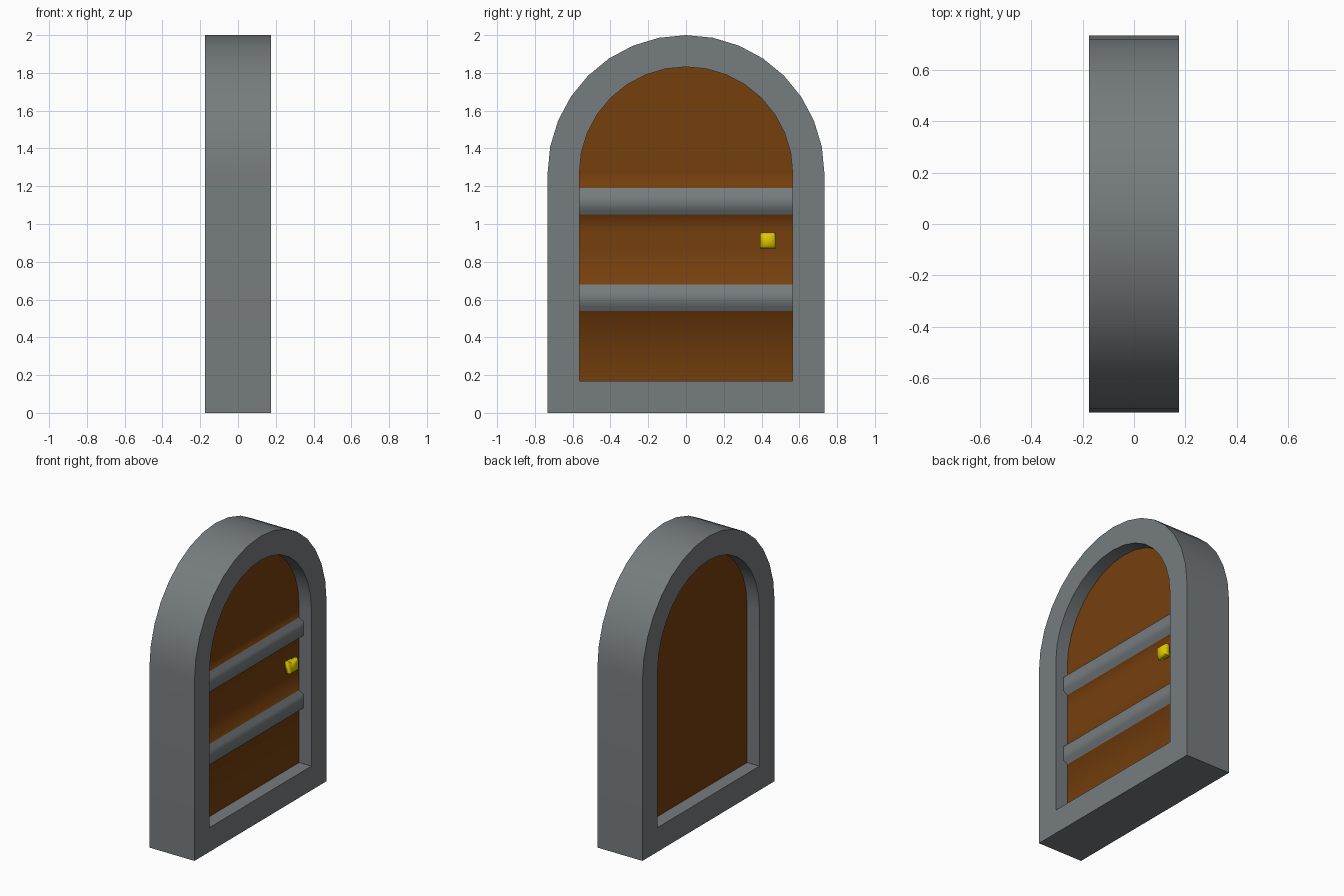
import bpy, bmesh, math

if "Cube" in bpy.data.objects:
    bpy.data.objects.remove(bpy.data.objects["Cube"])

SPRING = 1.267      # height where the arch begins
SEG = 16            # segments in the half circle


def material(name, rgb):
    m = bpy.data.materials.new(name)
    m.diffuse_color = (*rgb, 1)
    m.use_nodes = True
    m.node_tree.nodes["Principled BSDF"].inputs["Base Color"].default_value = m.diffuse_color
    return m


def arch(r, bottom):
    """Closed (y, z) outline: two bottom corners, then the arch from right to left."""
    pts = [(-r, bottom), (r, bottom)]
    for i in range(SEG + 1):
        a = math.pi * i / SEG
        pts.append((r * math.cos(a), SPRING + r * math.sin(a)))
    return pts


def finish(name, bm, mats, angle):
    bmesh.ops.recalc_face_normals(bm, faces=bm.faces)
    me = bpy.data.meshes.new(name)
    bm.to_mesh(me)
    bm.free()
    for m in mats:
        me.materials.append(m)
    ob = bpy.data.objects.new(name, me)
    bpy.context.collection.objects.link(ob)
    bpy.ops.object.select_all(action='DESELECT')
    ob.select_set(True)
    bpy.context.view_layer.objects.active = ob
    bpy.ops.object.shade_smooth_by_angle(angle=math.radians(angle))
    return ob


stone = material("stone_grey", (0.18, 0.20, 0.21))
wood = material("brown_wood", (0.18, 0.05, 0.004))
gold = material("gold", (0.75, 0.58, 0.0))

# Stone frame: outer and inner arch outlines bridged into a ring
bm = bmesh.new()
loops = [[bm.verts.new((x, y, z)) for y, z in arch(r, b)]
         for x, r, b in ((-0.175, 0.733, 0), (0.175, 0.733, 0),
                         (0.175, 0.565, 0.17), (-0.175, 0.565, 0.17))]
n = len(loops[0])
for k in range(4):
    a, b = loops[k], loops[(k + 1) % 4]
    for i in range(n):
        j = (i + 1) % n
        bm.faces.new((a[i], a[j], b[j], b[i]))
finish("arch_frame", bm, [stone], 30)

# Door: front profile (x, z) with two raised bands, swept across, arch on top
F, B, W = 0.08, 0.112, 0.565
profile = [(F, 0.17)]
for z in (0.54, 1.05):
    profile += [(F, z), (B, z + 0.02), (B, z + 0.12), (F, z + 0.14)]
    if z < 1:
        profile += [(F, 0.87), (F, 0.955)]
profile.append((F, SPRING))
bm = bmesh.new()
rows = [[bm.verts.new((x, y, z)) for y in (-W, W)] for x, z in profile]
for (a, b), (c, d) in zip(rows, rows[1:]):
    f = bm.faces.new((a, b, d, c))
    f.material_index = 1 if max(a.co.x, c.co.x) > F else 0
outline = arch(W, 0.17)
top = [bm.verts.new((F, y, z)) for y, z in outline[3:-1]]
bm.faces.new([rows[-1][0], rows[-1][1]] + top)
back = [bm.verts.new((-F, y, z)) for y, z in outline]
bm.faces.new(back[::-1])
arc = [rows[-1][1]] + top + [rows[-1][0]]
for i in range(SEG):
    bm.faces.new((arc[i], back[i + 2], back[i + 3], arc[i + 1]))
bm.faces.new((rows[0][0], back[0], back[1], rows[0][1]))
bm.faces.new([r[1] for r in rows] + [back[2], back[1]])
bm.faces.new([r[0] for r in rows] + [back[-1], back[0]])
finish("door_with_bands", bm, [wood, stone], 75)

# Handle: square knob that narrows at the stem and the face
bm = bmesh.new()
rings = []
for x, h in ((F - 0.01, 0.027), (0.09, 0.027), (0.102, 0.0425), (0.126, 0.0425), (0.145, 0.03)):
    rings.append([bm.verts.new((x, 0.433 + s * h, 0.912 + t * h))
                  for s, t in ((-1, -1), (1, -1), (1, 1), (-1, 1))])
for a, b in zip(rings, rings[1:]):
    for i in range(4):
        j = (i + 1) % 4
        bm.faces.new((a[i], a[j], b[j], b[i]))
bm.faces.new(rings[0])
bm.faces.new(rings[-1])
finish("door_knob", bm, [gold], 65)
